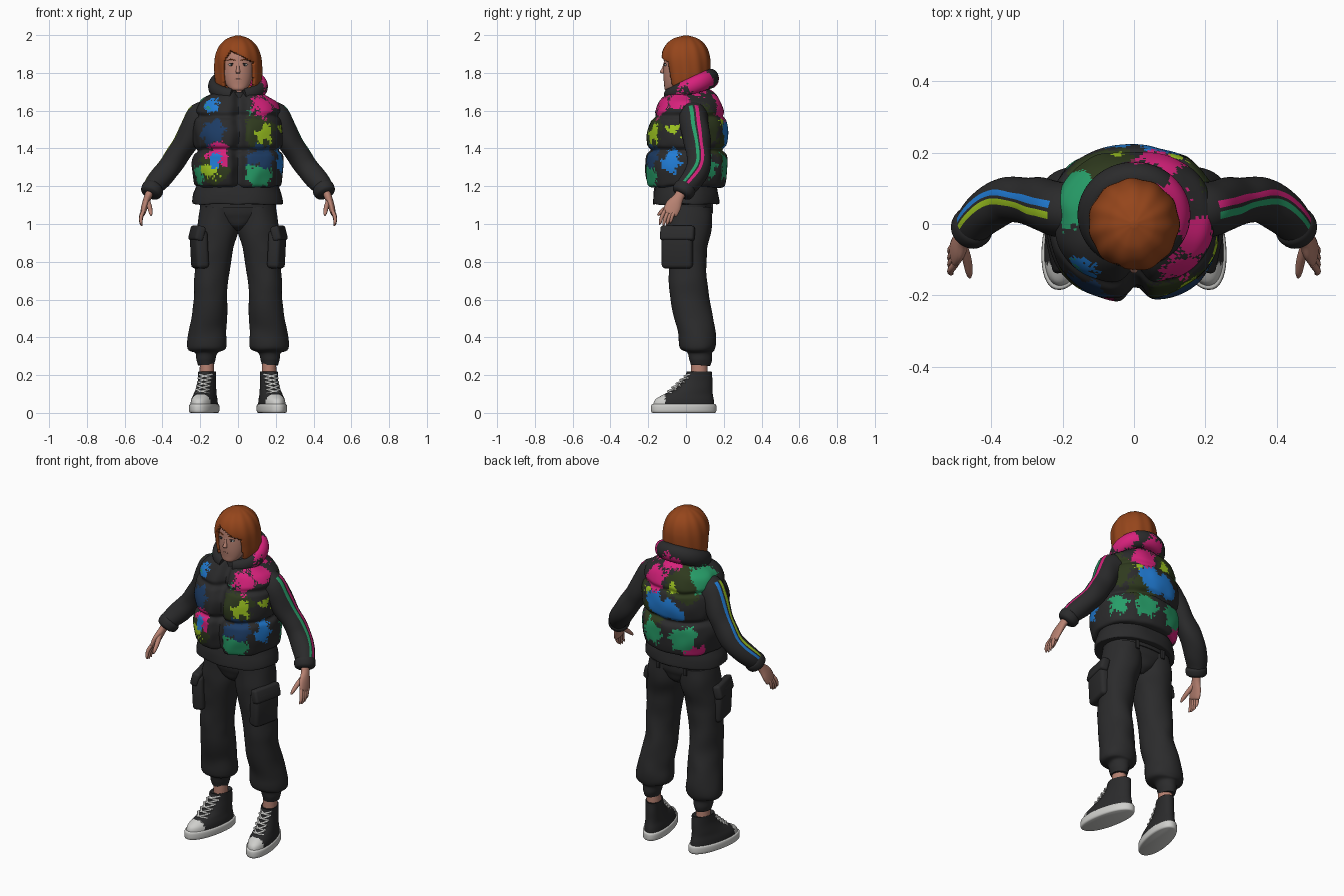
import bpy, bmesh, math, random
from mathutils import Vector, Matrix, Euler, noise

random.seed(4)
if "Cube" in bpy.data.objects:
    bpy.data.objects.remove(bpy.data.objects["Cube"])

PALETTE = {
    "charcoal": (.024, .024, .025), "skin": (.47, .22, .165), "hair": (.3, .06, .011),
    "white": (.62, .62, .6), "pink": (.68, .015, .2), "green": (.02, .34, .14),
    "blue": (.015, .2, .66), "lime": (.34, .56, .015), "navy": (.012, .045, .13),
    "olive": (.028, .042, .013)}
MATS = {}
for label, rgb in PALETTE.items():
    m = bpy.data.materials.new(label)
    m.use_nodes = True
    m.diffuse_color = (*rgb, 1)
    shader = m.node_tree.nodes["Principled BSDF"]
    shader.inputs["Base Color"].default_value = (*rgb, 1)
    shader.inputs["Roughness"].default_value = .8
    MATS[label] = m


def finish(name, bm, colour, side=1):
    """Turn a bmesh into a shaded object; colour is a name or a rule on faces."""
    for v in bm.verts:
        v.co.x *= side
    bmesh.ops.recalc_face_normals(bm, faces=bm.faces)
    slots = []
    for f in bm.faces:
        c = colour(f) if callable(colour) else colour
        if c not in slots:
            slots.append(c)
        f.material_index = slots.index(c)
        f.smooth = True
    mesh = bpy.data.meshes.new(name)
    bm.to_mesh(mesh)
    bm.free()
    for c in slots:
        mesh.materials.append(MATS[c])
    mesh.set_sharp_from_angle(angle=math.radians(50))
    ob = bpy.data.objects.new(name, mesh)
    bpy.context.collection.objects.link(ob)
    return ob


def spline(keys, sub):
    """Smooth interpolation through key sections."""
    pts = []
    for i in range(len(keys) - 1):
        a, b, c, d = [Vector(keys[min(max(i + k, 0), len(keys) - 1)]) for k in (-1, 0, 1, 2)]
        for s in range(sub):
            t = s / sub
            pts.append(b + (c - a) * t / 2 + (a * 2 - b * 5 + c * 4 - d) * t * t / 2
                       + (b * 3 - a - c * 3 + d) * t ** 3 / 2)
    return pts + [Vector(keys[-1])]


def loft(name, keys, colour, segs=32, sub=5, ref=None, power=2, deform=None,
         side=1, caps=True, stripes=None):
    """Skin sections (x, y, z, rx, ry); level rings unless a ref direction is given."""
    pts = spline(keys, sub)
    bm = bmesh.new()
    rings = []
    for i, p in enumerate(pts):
        u, v = Vector((1, 0, 0)), Vector((0, 1, 0))
        if ref:
            t = (pts[min(i + 1, len(pts) - 1)] - pts[max(i - 1, 0)])[:3]
            t = Vector(t).normalized()
            u = (Vector(ref) - t * t.dot(Vector(ref))).normalized()
            v = t.cross(u)
        ring = []
        for j in range(segs):
            a = math.tau * j / segs
            c, s = math.cos(a), math.sin(a)
            co = (Vector(p[:3]) + u * p[3] * math.copysign(abs(c) ** (2 / power), c)
                  + v * p[4] * math.copysign(abs(s) ** (2 / power), s))
            ring.append(bm.verts.new(deform(co) if deform else co))
        rings.append(ring)
    painted = {}
    for i in range(len(rings) - 1):
        for j in range(segs):
            k = (j + 1) % segs
            f = bm.faces.new((rings[i][j], rings[i][k], rings[i + 1][k], rings[i + 1][j]))
            if stripes and i > 4:
                painted[f] = stripes.get(j, colour)
    if caps:
        bm.faces.new(rings[0])
        bm.faces.new(rings[-1])
    return finish(name, bm, (lambda f: painted.get(f, colour)) if stripes else colour, side)


def blob(name, loc, size, colour, side=1, box=False, turn=(0, 0, 0)):
    """Ellipsoid, or a rounded box."""
    bm = bmesh.new()
    if box:
        bmesh.ops.create_cube(bm, size=2)
    else:
        bmesh.ops.create_uvsphere(bm, u_segments=20, v_segments=12, radius=1)
    bmesh.ops.transform(bm, matrix=Matrix.Translation(loc) @ Euler(turn).to_matrix().to_4x4()
                        @ Matrix.Diagonal((*size, 1)), verts=bm.verts)
    if box:
        bmesh.ops.bevel(bm, geom=bm.edges[:], offset=min(size) * .6, segments=3,
                        profile=.5, affect="EDGES")
    return finish(name, bm, colour, side)


def crumple(co):
    """Soft cloth folds."""
    return co + noise.noise_vector(co * 9) * .008


# Splashes of colour on the vest: x, y, z, radius, colour
SPLASHES = [
    (.14, -.16, 1.63, .07, "pink"), (.07, -.19, 1.61, .035, "green"),
    (.15, -.19, 1.47, .05, "lime"), (.22, -.07, 1.5, .03, "lime"),
    (.13, -.2, 1.36, .07, "navy"), (.23, -.08, 1.33, .055, "blue"),
    (.11, -.2, 1.26, .07, "green"), (.23, .13, 1.3, .06, "green"),
    (-.19, -.14, 1.65, .035, "green"), (-.15, -.14, 1.64, .05, "blue"),
    (-.15, -.2, 1.49, .075, "navy"), (-.13, -.2, 1.34, .035, "blue"),
    (-.12, -.21, 1.38, .07, "pink"), (-.16, -.2, 1.28, .05, "lime"),
    (-.22, -.12, 1.25, .05, "green"), (-.18, .08, 1.64, .08, "green"),
    (.18, -.04, 1.66, .055, "pink"), (.14, .06, 1.77, .09, "pink"),
    (-.01, .16, 1.72, .06, "pink"), (.08, .17, 1.62, .07, "pink"),
    (-.06, .2, 1.59, .03, "lime"), (.05, .23, 1.48, .075, "blue"),
    (-.05, .23, 1.46, .075, "blue"), (.12, .19, 1.55, .025, "lime"),
    (-.12, .2, 1.3, .075, "green"), (.08, .21, 1.3, .065, "green"),
    (-.16, .17, 1.22, .06, "pink"), (.12, -.2, 1.49, .1, "olive"),
    (.22, .1, 1.52, .1, "olive"), (-.1, .17, 1.62, .11, "olive"),
    (.1, .2, 1.4, .09, "olive"), (-.14, -.19, 1.3, .09, "olive")]


def camo(f):
    p = f.calc_center_median()
    if p.y < 0 and -.03 < p.x < .04:
        return "charcoal"
    wobble = noise.noise(p * 22) * .035 + noise.noise(p * 55) * .018 + random.uniform(-.01, .01)
    for x, y, z, r, c in SPLASHES:
        if (p - Vector((x, y, z))).length + wobble < r:
            return c
    return "charcoal"


def vest_opening(co):
    """Groove where the two front panels meet."""
    if co.y < 0:
        co.y += .045 * math.exp(-((co.x - .005) / .03) ** 2)
    return co + noise.noise_vector(co * 11) * .008


# Quilted vest and collar
loft("vest", [(0, 0, 1.195, .2, .18), (0, 0, 1.21, .23, .205), (0, 0, 1.29, .24, .218),
              (0, 0, 1.36, .235, .213), (0, 0, 1.39, .215, .19), (0, .003, 1.42, .234, .21),
              (0, .005, 1.49, .238, .216), (0, .01, 1.545, .23, .202), (0, .015, 1.57, .213, .182),
              (0, .018, 1.6, .222, .185), (0, .02, 1.65, .2, .165), (0, .02, 1.69, .14, .135),
              (0, .02, 1.72, .08, .09)], camo, segs=160, sub=8, power=2.3, deform=vest_opening)
collar_path = []
for k in range(-8, 9):
    a = math.radians(k * 20.6)
    r = .036 + .008 * math.cos(a)
    collar_path.append((.122 * math.sin(a), .018 + .112 * math.cos(a),
                        1.725 + .045 * math.cos(a), r + .008, r))
loft("collar", collar_path, camo, segs=32, sub=6, ref=(0, 0, 1))

# Hooded top: hem, waist edge and neck lining
loft("top_hem", [(0, 0, 1.105, .225, .165), (0, 0, 1.11, .236, .175), (0, 0, 1.15, .232, .175),
                 (0, 0, 1.19, .22, .17), (0, 0, 1.25, .2, .16)], "charcoal", power=2.2, deform=crumple)
loft("neck_lining", [(0, .01, 1.62, .1, .1), (0, .01, 1.7, .09, .095)], "charcoal")

# Trouser hips and waistband
loft("hips", [(0, .015, .965, .025, .06), (0, .015, .99, .07, .095), (0, .015, 1.03, .15, .11),
              (0, .015, 1.07, .198, .12), (0, .01, 1.16, .195, .12)], "charcoal", power=2.2)
loft("waistband", [(0, .013, 1.085, .2, .128), (0, .013, 1.11, .2, .128)], "charcoal", power=2.3)


def turn_out(co):
    """Point the toes outward a little."""
    return Vector((co.x - .18 * (co.y - .06), co.y, co.z))


def shoe_colour(f):
    p = f.calc_center_median()
    return "white" if p.y < -.11 and p.z < .1 else "charcoal"


for side, word in ((1, "left_"), (-1, "right_")):
    # Sleeve with two stripes, cuff
    front, back = ("green", "pink") if side > 0 else ("lime", "blue")
    loft(word + "sleeve", [(.13, .03, 1.595, .07, .075), (.2, .04, 1.55, .082, .08),
                           (.28, .06, 1.425, .066, .07), (.35, .072, 1.32, .061, .064),
                           (.412, .035, 1.243, .06, .06), (.45, -.005, 1.19, .054, .056)],
         "charcoal", segs=48, sub=6, ref=(.83, 0, .55), side=side, deform=crumple,
         stripes={0: front, 1: front, 45: back, 46: back})
    loft(word + "cuff", [(.442, .002, 1.2, .05, .05), (.45, -.006, 1.188, .059, .06),
                         (.463, -.02, 1.165, .055, .056), (.468, -.026, 1.155, .04, .04)],
         "charcoal", ref=(.83, 0, .55), side=side)
    # Hand
    loft(word + "palm", [(.462, -.02, 1.18, .022, .028), (.478, -.04, 1.14, .02, .028),
                         (.492, -.065, 1.1, .018, .042), (.503, -.082, 1.06, .014, .04),
                         (.505, -.086, 1.05, .008, .03)], "skin", segs=20,
         ref=(1, 0, .3), side=side)
    for k, finger in enumerate(("index", "middle", "ring", "little")):
        y, drop = -.112 + .019 * k, (.006, 0, .003, .014)[k]
        loft(word + finger + "_finger",
             [(.5, y, 1.07, .01, .01), (.512, y - .015, 1.035 + drop, .01, .01),
              (.514, y - .024, 1.005 + drop, .008, .008), (.508, y - .028, .99 + drop, .003, .003)],
             "skin", segs=12, ref=(1, 0, .2), side=side)
    loft(word + "thumb", [(.48, -.06, 1.125, .014, .014), (.468, -.1, 1.09, .013, .013),
                          (.462, -.135, 1.06, .01, .01), (.46, -.15, 1.045, .004, .004)],
         "skin", segs=12, ref=(1, 0, 0), side=side)
    # Trouser leg with gathered cuff
    loft(word + "trouser_leg", [
        (.1, .018, 1.09, .098, .12), (.108, .015, .98, .112, .122), (.128, .005, .86, .1, .106),
        (.143, .01, .7, .091, .1), (.148, .025, .58, .088, .104), (.16, .052, .45, .097, .1),
        (.165, .06, .37, .104, .1), (.166, .064, .335, .096, .09), (.167, .075, .318, .06, .066),
        (.167, .077, .28, .052, .06), (.167, .075, .25, .044, .052)],
        "charcoal", segs=40, sub=6, side=side, deform=crumple)
    # Cargo pocket and flap, set wider at the back
    blob(word + "pocket", (.205, -.045, .865), (.034, .084, .1), "charcoal", side, True, (0, .05, -.22))
    blob(word + "pocket_flap", (.217, -.045, .95), (.024, .092, .04), "charcoal", side, True, (0, -.25, -.22))
    blob(word + "back_belt_loop", (.09, .138, 1.085), (.012, .006, .03), "charcoal", side, True)
    # Ankle and shoe
    loft(word + "ankle", [(.165, .07, .18, .04, .045), (.165, .07, .28, .036, .042)], "skin", side=side)
    loft(word + "shoe_upper", [
        (.166, -.012, .04, .066, .162), (.166, -.008, .07, .063, .155), (.166, .012, .098, .056, .13),
        (.166, .04, .125, .051, .1), (.165, .06, .165, .046, .08), (.165, .068, .2, .045, .07),
        (.165, .07, .218, .045, .066), (.165, .07, .212, .036, .054)],
        shoe_colour, segs=48, sub=6, side=side, power=2.1, deform=turn_out)
    loft(word + "shoe_sole", [(.166, -.012, 0, .064, .164), (.166, -.012, .008, .072, .172),
                              (.166, -.012, .04, .072, .172), (.166, -.012, .047, .065, .166)],
         "white", segs=48, sub=3, side=side, power=2.15, deform=turn_out)
    # Laces crossing up the tongue
    for k in range(5):
        y, z = -.088 + .022 * k, .108 + .02 * k
        for d in (-1, 1):
            loft(word + "lace", [(.165 - .034 * d, y + .016, z - .006, .006, .006),
                                 (.165, y - .007, z + .006, .006, .006),
                                 (.165 + .034 * d, y + .026, z + .016, .006, .006)],
                 "white", segs=8, sub=3, ref=(0, 0, 1), side=side, deform=turn_out)
    # Eye, lid and brow
    blob(word + "eye", (.034, -.106, 1.843), (.016, .008, .007), "white", side)
    blob(word + "iris", (.034, -.112, 1.843), (.006, .004, .006), "charcoal", side)
    loft(word + "upper_lid", [(.018, -.113, 1.844, .001, .001), (.034, -.114, 1.851, .002, .002),
                              (.052, -.104, 1.846, .001, .001)], "charcoal", segs=8, ref=(0, 0, 1), side=side)
    loft(word + "brow", [(.015, -.117, 1.866, .002, .002), (.038, -.11, 1.872, .003, .003),
                         (.058, -.099, 1.866, .001, .001)], "hair", segs=8, ref=(0, 0, 1), side=side)

# Head, neck, nose and mouth
loft("head", [(0, -.082, 1.706, .014, .012), (0, -.078, 1.712, .04, .034), (0, -.06, 1.742, .065, .056),
              (0, -.042, 1.79, .08, .078), (0, -.03, 1.85, .084, .088), (0, -.02, 1.91, .076, .088),
              (0, -.01, 1.96, .04, .05)], "skin", segs=40)
loft("neck", [(0, .0, 1.62, .055, .055), (0, -.015, 1.77, .05, .055)], "skin")
loft("nose", [(0, -.113, 1.855, .006, .005), (0, -.119, 1.825, .008, .008),
              (0, -.125, 1.806, .012, .013), (0, -.12, 1.797, .009, .007)], "skin", segs=16)
blob("upper_lip", (0, -.113, 1.767), (.021, .007, .004), "skin")
blob("lower_lip", (0, -.111, 1.758), (.017, .007, .005), "skin")


def strands(co):
    """Gentle locks running down the bob."""
    w = 1 + .016 * math.sin(11 * math.atan2(co.y, co.x) + co.z * 8)
    return Vector((co.x * w, co.y * w, co.z))


# Bobbed hair with a side-parted face opening
hair = loft("hair", [(0, .005, 1.705, .104, .1), (0, .005, 1.74, .12, .114), (0, .004, 1.8, .127, .122),
                     (0, -.003, 1.88, .122, .129), (0, -.004, 1.94, .1, .11), (0, -.003, 1.98, .06, .068),
                     (0, 0, 1.998, .01, .01)], "hair", segs=120, sub=10, deform=strands, caps=False)
bm = bmesh.new()
bm.from_mesh(hair.data)
bmesh.ops.contextual_create(bm, geom=[e for e in bm.edges if e.is_boundary and e.verts[0].co.z > 1.9])
opening = []
for f in bm.faces:
    p = f.calc_center_median()
    d = p.x + .045
    if p.y < -.03 and -.08 < p.x < .086 and p.z < 1.925 - (.55 * d if d > 0 else -2 * d):
        opening.append(f)
bmesh.ops.delete(bm, geom=opening, context="FACES")
bm.to_mesh(hair.data)
bm.free()
shell = hair.modifiers.new("thickness", "SOLIDIFY")
shell.thickness = .022
shell.offset = -1
